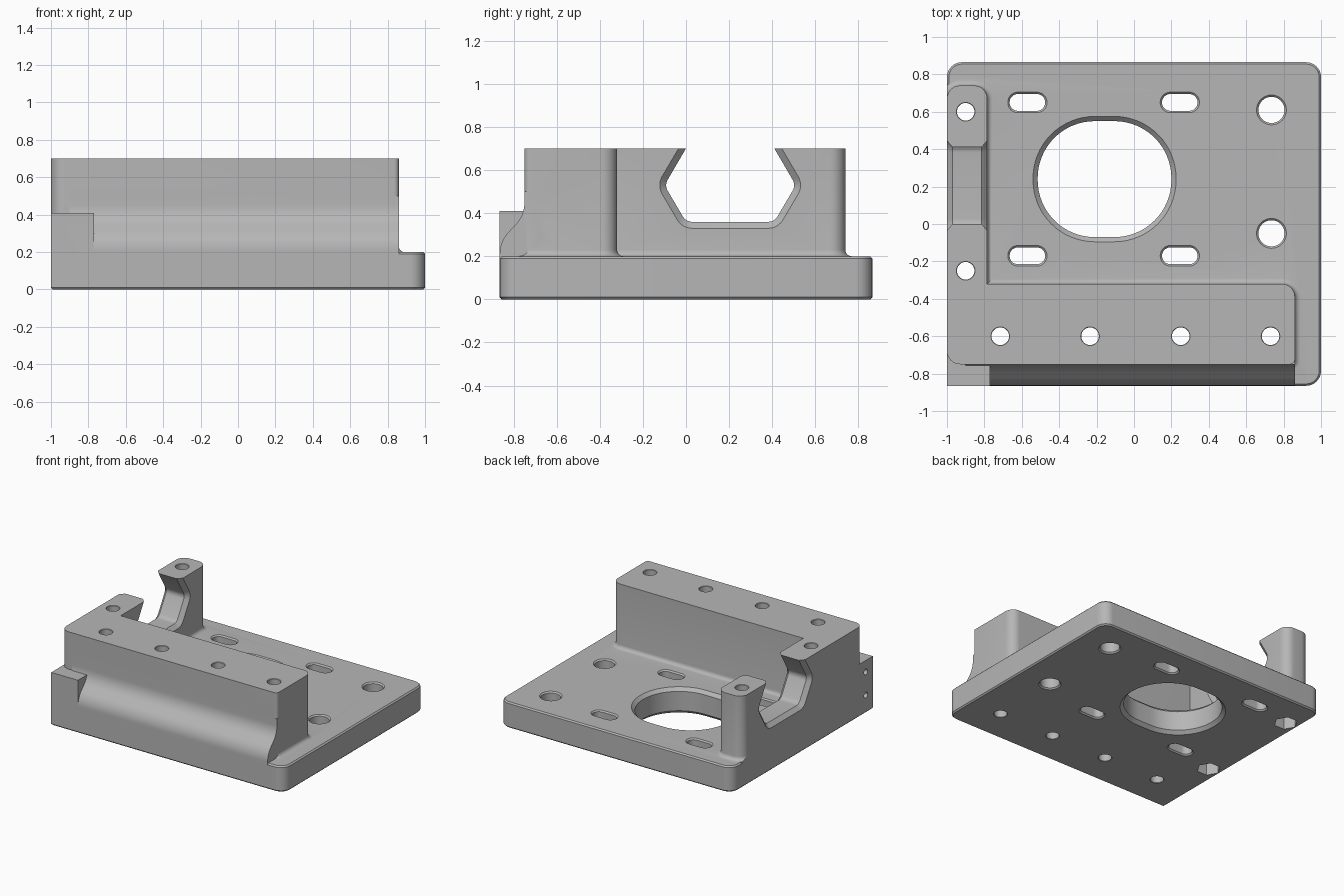
import bpy, bmesh, math
from mathutils import Vector

old = bpy.data.objects.get("Cube")
if old:
    bpy.data.objects.remove(old, do_unlink=True)

metal = bpy.data.materials.new("plain_grey")
metal.use_nodes = True
GREY = (0.47, 0.47, 0.47, 1)
metal.diffuse_color = GREY
metal.node_tree.nodes["Principled BSDF"].inputs["Base Color"].default_value = GREY


def rounded(corners, steps=8):
    """Counter-clockwise outline from (u, v, radius) corners."""
    pts, n = [], len(corners)
    for i, (u, v, r) in enumerate(corners):
        p = Vector((u, v))
        if r == 0:
            pts.append(p)
            continue
        d1 = (Vector(corners[i - 1][:2]) - p).normalized()
        d2 = (Vector(corners[(i + 1) % n][:2]) - p).normalized()
        half = d1.angle(d2) / 2
        c = p + (d1 + d2).normalized() * r / math.sin(half)
        t = r / math.tan(half)
        a, b = p + d1 * t - c, p + d2 * t - c
        w = a.angle(b)
        for k in range(steps + 1):
            f = k / steps
            pts.append(c + (a * math.sin((1 - f) * w) + b * math.sin(f * w)) / math.sin(w))
    return pts


def rect(u0, u1, v0, v1, r=0, steps=8):
    return rounded([(u0, v0, r), (u1, v0, r), (u1, v1, r), (u0, v1, r)], steps)


def circle(u, v, r, n=32):
    return [Vector((u + r * math.cos(2 * math.pi * k / n),
                    v + r * math.sin(2 * math.pi * k / n))) for k in range(n)]


def offset(pts, d):
    out = []
    for i, p in enumerate(pts):
        e1 = (p - pts[i - 1]).normalized()
        e2 = (pts[(i + 1) % len(pts)] - p).normalized()
        n1, n2 = Vector((e1.y, -e1.x)), Vector((e2.y, -e2.x))
        out.append(p + (n1 + n2) * d / (1 + n1.dot(n2)))
    return out


def loft(name, outline, levels, axis="z"):
    """Solid through copies of the outline at (height, outward offset) levels."""
    bm = bmesh.new()
    rings = []
    for h, d in levels:
        rings.append([bm.verts.new((h, p.x, p.y) if axis == "x" else (p.x, p.y, h))
                      for p in offset(outline, d)])
    n = len(outline)
    for a, b in zip(rings, rings[1:]):
        for i in range(n):
            j = (i + 1) % n
            bm.faces.new((a[i], a[j], b[j], b[i]))
    bm.faces.new(rings[0][::-1])
    bm.faces.new(rings[-1])
    bmesh.ops.recalc_face_normals(bm, faces=bm.faces)
    me = bpy.data.meshes.new(name)
    bm.to_mesh(me)
    bm.free()
    me.materials.append(metal)
    ob = bpy.data.objects.new(name, me)
    bpy.context.scene.collection.objects.link(ob)
    return ob


def combine(target, tool, op):
    mod = target.modifiers.new(op, "BOOLEAN")
    mod.operation, mod.object, mod.solver = op, tool, "EXACT"
    bpy.context.view_layer.objects.active = target
    bpy.ops.object.modifier_apply(modifier=mod.name)
    bpy.data.objects.remove(tool, do_unlink=True)


def hole(outline, z0, z1, c):
    """Cut an opening with chamfer c at both ends."""
    levels = [(z0 - 0.01, c + 0.01), (z0 + c, 0), (z1 - c, 0), (z1 + 0.01, c + 0.01)]
    combine(body, loft("cutter", outline, levels), "DIFFERENCE")


TOP, DECK, FRONT = 0.7, 0.2, -0.865

# Base plate with three rounded corners and softened edges
body = loft("mounting_bracket",
            rounded([(-1, FRONT, 0), (1, FRONT, 0.08), (1, -FRONT, 0.08), (-1, -FRONT, 0.08)]),
            [(0, -0.01), (0.01, 0), (DECK - 0.01, 0), (DECK, -0.01)])

# L-shaped wall, flared into the deck by a small fillet
wall_outline = rounded([(-1, -0.75, 0.07), (0.86, -0.75, 0.025), (0.86, -0.32, 0.07),
                        (-0.785, -0.32, 0), (-0.785, 0.74, 0.07), (-1, 0.74, 0.07)])
F = 0.03
fillet = [(DECK + F * math.sin(a), F * (1 - math.cos(a)))
          for a in (math.pi / 2 * k / 5 for k in range(6))]
levels = [(0.1, F)] + [(DECK + F - F * math.cos(a), F - F * math.sin(a))
                       for a in (math.pi / 2 * k / 5 for k in range(6))] + [(TOP, 0)]
wall = loft("wall", wall_outline, levels)
combine(wall, loft("clip", rect(-1, 2, -2, 2), [(-1, 0), (2, 0)]), "INTERSECT")

# Hexagonal chamfered notch through the side wall
notch = rounded([(-0.1, 0.53, 0.05), (0, 0.36, 0.05), (0.41, 0.36, 0.05),
                 (0.51, 0.53, 0.05), (0.39, 0.735, 0), (0.02, 0.735, 0)], 5)
combine(wall, loft("notch", notch, [(-1.01, 0.04), (-0.97, 0), (-0.815, 0), (-0.775, 0.04)], "x"),
        "DIFFERENCE")
combine(body, wall, "UNION")

# Curved front apron and the square tab at its end
apron = rounded([(FRONT, 0.1, 0), (-0.6, 0.1, 0), (-0.6, 0.5, 0), (-0.75, 0.5, 0),
                 (-0.75, 0.39, 0.15), (FRONT, 0.27, 0.15)])
combine(body, loft("apron", apron, [(-0.9, 0), (0.86, 0)], "x"), "UNION")
combine(body, loft("tab", rect(-1, -0.77, FRONT, -0.65), [(0.05, 0), (0.41, 0)]), "UNION")

# Large oblong opening
hole(rect(-0.515, 0.2, -0.07, 0.55, 0.305, 16), 0, DECK, 0.025)

# Four slots and two large round holes in the deck
for x in (-0.57, 0.245):
    for y in (-0.17, 0.65):
        hole(rect(x - 0.095, x + 0.095, y - 0.045, y + 0.045, 0.0445), 0, DECK, 0.01)
for y in (-0.05, 0.61):
    hole(circle(0.735, y, 0.07), 0, DECK, 0.01)

# Bolt holes along both walls, with nut pockets under the side wall
for x in (-0.715, -0.235, 0.25, 0.73):
    hole(circle(x, -0.6, 0.047), 0, TOP, 0.003)
for y in (-0.25, 0.6):
    hole(circle(-0.9, y, 0.047), 0, TOP, 0.003)
    combine(body, loft("nut_pocket", circle(-0.9, y, 0.085, 6), [(-0.01, 0), (0.1, 0)]), "DIFFERENCE")

# Two small blind holes in the outer side, near the tab
for z in (0.14, 0.32):
    combine(body, loft("pin_hole", circle(-0.78, z, 0.022, 16), [(-1.01, 0), (-0.85, 0)], "x"),
            "DIFFERENCE")

# Smooth curves, crisp edges
bpy.ops.object.select_all(action="DESELECT")
body.select_set(True)
bpy.context.view_layer.objects.active = body
bpy.ops.object.shade_smooth_by_angle(angle=math.radians(30))
